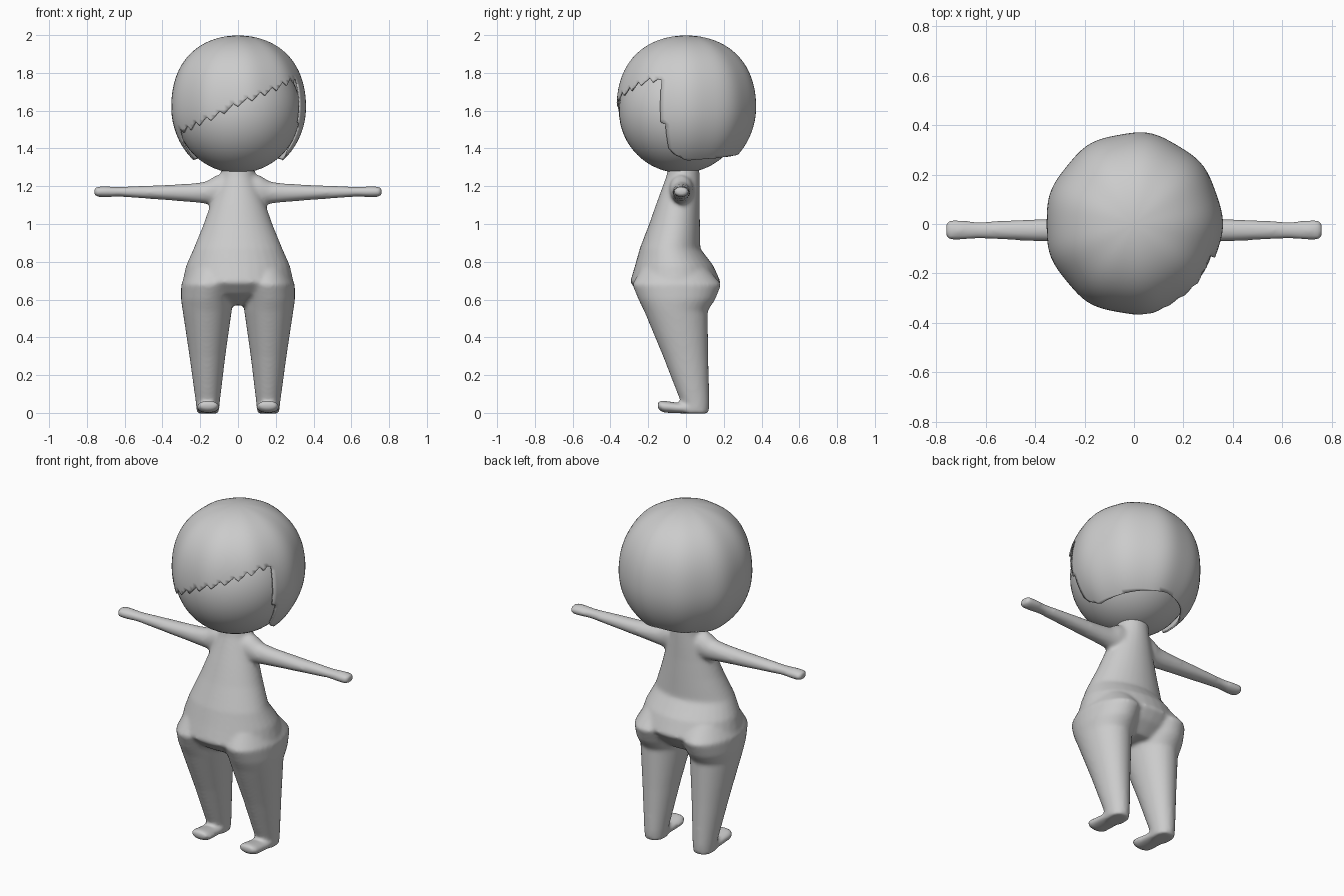
import bpy, bmesh, math
from mathutils import Vector

if "Cube" in bpy.data.objects:
    bpy.data.objects.remove(bpy.data.objects["Cube"])

grey = bpy.data.materials.new("plain grey")
grey.diffuse_color = (0.6, 0.6, 0.6, 1)
grey.use_nodes = True
grey.node_tree.nodes["Principled BSDF"].inputs["Base Color"].default_value = grey.diffuse_color


def make_object(name, bm):
    bmesh.ops.recalc_face_normals(bm, faces=bm.faces)
    for f in bm.faces:
        f.smooth = True
    mesh = bpy.data.meshes.new(name)
    bm.to_mesh(mesh)
    bm.free()
    mesh.materials.append(grey)
    obj = bpy.data.objects.new(name, mesh)
    bpy.context.collection.objects.link(obj)
    return obj


def loft(bm, rings, u, v, n=32):
    """Closed tube through ellipses: (centre, radius along u, radius along v)."""
    u, v = Vector(u), Vector(v)
    loops = []
    for c, ru, rv in rings:
        loops.append([bm.verts.new(Vector(c) + u * ru * math.cos(2 * math.pi * i / n)
                                   + v * rv * math.sin(2 * math.pi * i / n)) for i in range(n)])
    for a, b in zip(loops, loops[1:]):
        for i in range(n):
            j = (i + 1) % n
            bm.faces.new((a[i], a[j], b[j], b[i]))
    bm.faces.new(loops[0])
    bm.faces.new(loops[-1])


def upright(rows, cx=None, sign=1):
    """Rows of (z, centre x, half width, front y, back y) to rings."""
    return [((sign * x, (y0 + y1) / 2, z), rx, (y1 - y0) / 2) for z, x, rx, y0, y1 in rows]


X, Y, Z = (1, 0, 0), (0, 1, 0), (0, 0, 1)
bm = bmesh.new()

# torso: narrow neck widening to full hips
loft(bm, upright([
    (1.32, 0, .085, -.09, .07), (1.25, 0, .092, -.105, .072), (1.1, 0, .147, -.16, .072),
    (1.0, 0, .182, -.195, .074), (.87, 0, .235, -.245, .076), (.78, 0, .275, -.27, .145),
    (.69, 0, .295, -.297, .185), (.63, 0, .265, -.24, .14), (.57, 0, .15, -.13, .07)]), X, Y)

for s in (-1, 1):
    # tapered legs
    loft(bm, upright([
        (.76, .14, .12, -.24, .12), (.68, .155, .146, -.285, .187), (.6, .164, .138, -.252, .155),
        (.54, .163, .130, -.222, .115), (.3, .162, .095, -.122, .118),
        (.05, .16, .063, -.025, .124), (-.003, .16, .058, -.02, .12)], sign=s), X, Y)
    # flat feet
    loft(bm, [((s * .158, -.15, .042), .045, .022), ((s * .158, -.12, .033), .062, .032),
              ((s * .16, -.02, .024), .06, .027), ((s * .16, .08, .024), .055, .026)], X, Z)
    # arms with flared hands
    loft(bm, [((s * x, -.025, z), ry, rz) for x, z, ry, rz in [
        (.04, 1.19, .07, .085), (.12, 1.178, .062, .077), (.17, 1.166, .053, .058),
        (.25, 1.165, .049, .049), (.4, 1.167, .045, .039), (.63, 1.171, .034, .026),
        (.71, 1.171, .041, .029), (.75, 1.171, .041, .027), (.76, 1.171, .028, .018)]], Y, Z)

body = make_object("body", bm)
remesh = body.modifiers.new("fuse", 'REMESH')
remesh.mode = 'VOXEL'
remesh.voxel_size = .011
remesh.use_smooth_shade = True
smooth = body.modifiers.new("soften", 'SMOOTH')
smooth.factor = .5
smooth.iterations = 8

# head
bm = bmesh.new()
bmesh.ops.create_uvsphere(bm, u_segments=48, v_segments=32, radius=.33)
bmesh.ops.translate(bm, verts=bm.verts, vec=(0, -.025, 1.6))
make_object("head", bm)

# hair: cap cut off at a height that varies around the head (degrees from front)
HEM = [(-180, 1.37), (-110, 1.34), (-90, 1.335), (-76, 1.37), (-70, 1.42), (-66, 1.49), (-50, 1.505),
       (-20, 1.57), (0, 1.635), (22, 1.69), (50, 1.75), (66, 1.77),
       (69, 1.42), (76, 1.37), (90, 1.335), (110, 1.34), (180, 1.37)]


def hem_angle(deg, k):
    for (a, za), (b, zb) in zip(HEM, HEM[1:]):
        if a <= deg <= b:
            z = za + (zb - za) * (deg - a) / (b - a)
            break
    if -66 < deg < 67:                     # ragged fringe
        z += (-.014, .0, .014)[k % 3]
    return math.acos((z - 1.62) / .38)


def hair_point(phi, th):
    sn, cs = math.sin(th), math.cos(th)
    bulge = 1 + (.035 * math.sin(2 * th) ** 2 if cs > 0 else 0)
    bulge += .010 * sn * sn * math.sin(9 * phi)
    front = max(0, math.cos(phi))
    return Vector((.357 * bulge * sn * math.sin(phi),
                   -(.37 - .004 * front) * bulge * sn * math.cos(phi),
                   1.62 + .378 * (1 + (bulge - 1) * .8) * cs))


bm = bmesh.new()
COLS, STEP = 90, math.radians(4)
limits = [hem_angle(-180 + k * 4, k) for k in range(COLS)]
rows = 36
grid = [[bm.verts.new(hair_point(math.radians(-180 + 4 * k), min(r * STEP, limits[k])))
         for r in range(rows)] for k in range(COLS)]
for k in range(COLS):
    j = (k + 1) % COLS
    steep = abs(limits[k] - limits[j]) > .3
    for r in range(rows - 1):
        done = [limits[i] <= r * STEP for i in (k, j)]
        if all(done) or (steep and any(done)):
            continue
        bm.faces.new((grid[k][r], grid[k][r + 1], grid[j][r + 1], grid[j][r]))
bmesh.ops.remove_doubles(bm, verts=bm.verts, dist=.0005)
bmesh.ops.delete(bm, geom=[v for v in bm.verts if not v.link_faces], context='VERTS')
hair = make_object("hair", bm)
shell = hair.modifiers.new("thickness", 'SOLIDIFY')
shell.thickness = .008
shell.offset = -1
